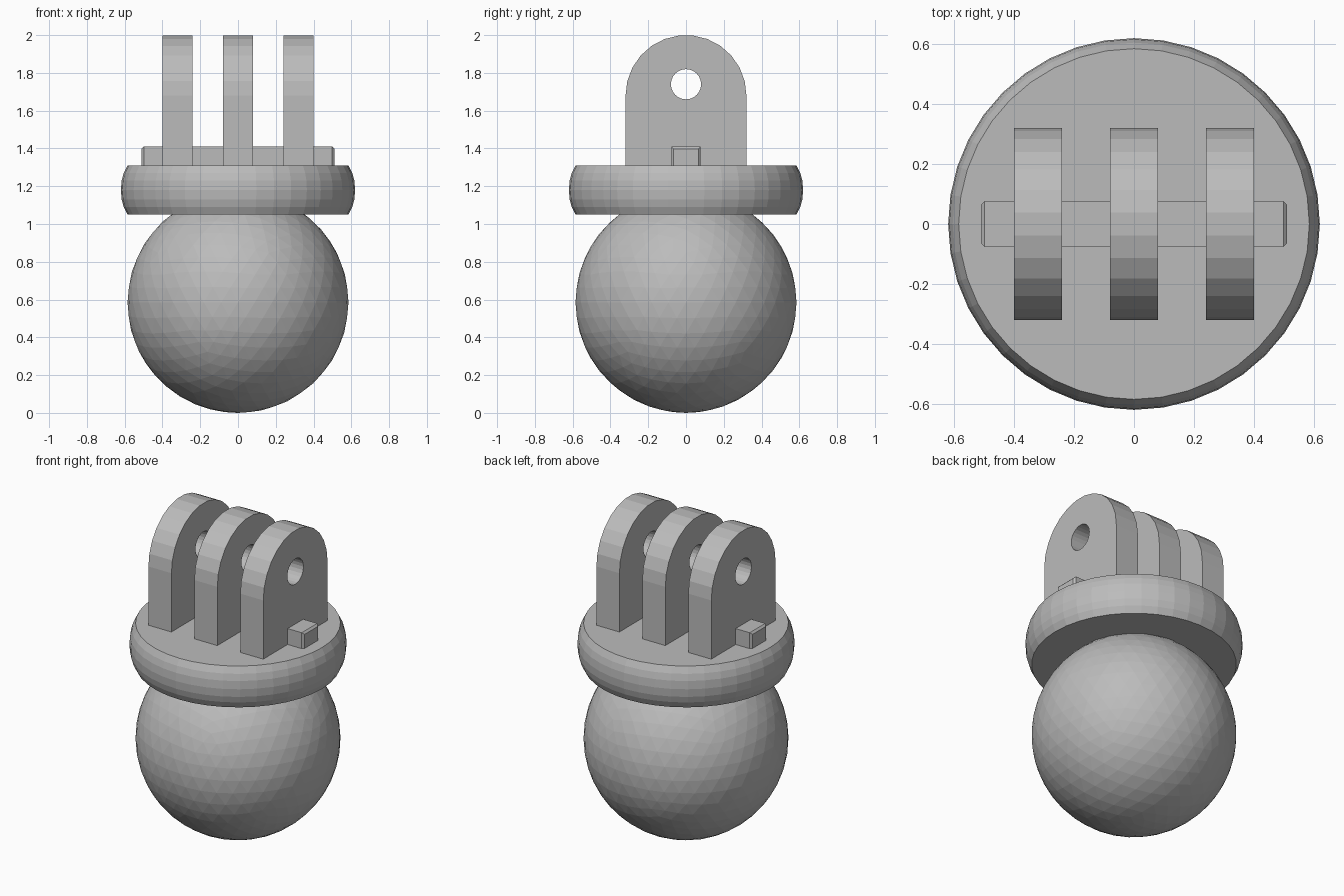
import bpy, bmesh, math
from mathutils import Matrix

cube = bpy.data.objects.get("Cube")
if cube:
    bpy.data.objects.remove(cube, do_unlink=True)

grey = bpy.data.materials.new("plain grey")
grey.use_nodes = True
colour = (0.5, 0.5, 0.5, 1)
grey.diffuse_color = colour
grey.node_tree.nodes["Principled BSDF"].inputs["Base Color"].default_value = colour


def finish(name, bm):
    bmesh.ops.recalc_face_normals(bm, faces=bm.faces)
    mesh = bpy.data.meshes.new(name)
    bm.to_mesh(mesh)
    bm.free()
    mesh.materials.append(grey)
    obj = bpy.data.objects.new(name, mesh)
    bpy.context.collection.objects.link(obj)
    return obj


# Faceted ball
R = 0.585
bm = bmesh.new()
bmesh.ops.create_icosphere(bm, subdivisions=4, radius=R,
                           matrix=Matrix.Translation((0, 0, R)))
finish("ball", bm)

# Collar with a bulging rim, spun from a half profile
bm = bmesh.new()
rim = [(0, 1.05), (0.585, 1.05), (0.605, 1.09), (0.616, 1.13), (0.62, 1.18),
       (0.616, 1.23), (0.605, 1.27), (0.585, 1.31), (0, 1.31)]
verts = [bm.verts.new((r, 0, z)) for r, z in rim]
edges = [bm.edges.new(pair) for pair in zip(verts, verts[1:])]
bmesh.ops.spin(bm, geom=verts + edges, cent=(0, 0, 0), axis=(0, 0, 1),
               angle=math.tau, steps=40)
bmesh.ops.remove_doubles(bm, verts=bm.verts, dist=0.0001)
finish("collar", bm)

# Three round-topped mounting fins, each with a through hole
HALF, SPRING, HOLE_Z, HOLE_R, THICK = 0.32, 1.68, 1.74, 0.08, 0.16


def fin(name, x):
    bm = bmesh.new()
    arc = [math.pi * i / 13 for i in range(14)]
    outline = [(HALF, 1.29)]
    outline += [(HALF * math.cos(a), SPRING + HALF * math.sin(a)) for a in arc]
    outline += [(-HALF, 1.29)]
    turn = [math.tau * i / 24 for i in range(24)]
    hole = [(HOLE_R * math.cos(a), HOLE_Z + HOLE_R * math.sin(a)) for a in turn]
    edges = []
    for loop in (outline, hole):
        vs = [bm.verts.new((x - THICK / 2, y, z)) for y, z in loop]
        edges += [bm.edges.new((a, b)) for a, b in zip(vs, vs[1:] + vs[:1])]
    bmesh.ops.triangle_fill(bm, edges=edges, use_beauty=True)
    out = bmesh.ops.extrude_face_region(bm, geom=bm.faces[:], use_keep_orig=True)
    moved = [g for g in out["geom"] if isinstance(g, bmesh.types.BMVert)]
    bmesh.ops.translate(bm, verts=moved, vec=(THICK, 0, 0))
    return finish(name, bm)


for name, x in (("right_fin", -0.32), ("middle_fin", 0), ("left_fin", 0.32)):
    fin(name, x)

# Cross bar through the feet of the fins, with chamfered ends
bm = bmesh.new()
bmesh.ops.create_cube(bm, size=1, matrix=Matrix.Translation((0, 0, 1.35))
                      @ Matrix.Diagonal((1.02, 0.155, 0.12, 1)))
ends = [e for e in bm.edges
        if e.verts[0].co.x * e.verts[1].co.x > 0
        and abs(e.verts[0].co.x - e.verts[1].co.x) < 0.001]
bmesh.ops.bevel(bm, geom=ends, offset=0.012, segments=1, affect='EDGES')
finish("cross_bar", bm)
